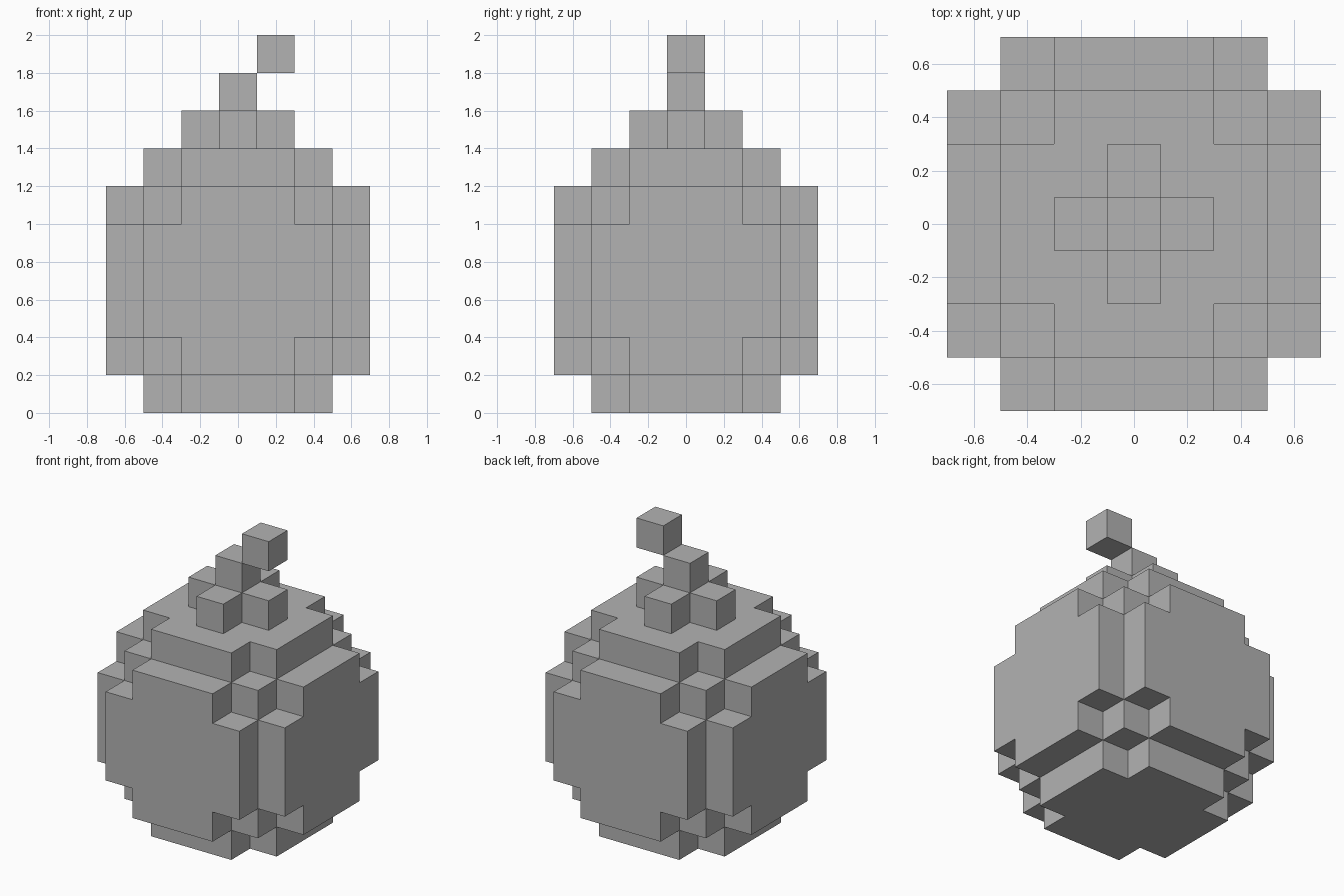
import bpy
import bmesh
from math import radians
from mathutils import Vector

CELL = 0.2           # edge length of one block
MID = Vector((0, 0, 0.7))   # centre of the round body

default_cube = bpy.data.objects.get("Cube")
if default_cube:
    bpy.data.objects.remove(default_cube, do_unlink=True)

# Single plain grey
grey = bpy.data.materials.new("plain grey")
grey.use_nodes = True
colour = (0.45, 0.45, 0.45, 1)
grey.diffuse_color = colour
grey.node_tree.nodes["Principled BSDF"].inputs["Base Color"].default_value = colour


def build_blocks(name, cells):
    """Make one object from grid cells, keeping only the outer skin."""
    bm = bmesh.new()
    for cell in cells:
        centre = Vector(cell)
        for axis in range(3):
            for sign in (-1, 1):
                normal = Vector((0, 0, 0))
                normal[axis] = sign
                if tuple(int(c) for c in centre + normal) in cells:
                    continue
                u = Vector((0, 0, 0))
                u[(axis + 1) % 3] = 0.5
                v = normal.cross(u)
                face = centre + normal / 2
                corners = (face - u - v, face + u - v, face + u + v, face - u + v)
                bm.faces.new([bm.verts.new(MID + c * CELL) for c in corners])
    bmesh.ops.remove_doubles(bm, verts=bm.verts, dist=0.001)
    # Merge coplanar squares into large flat faces
    bmesh.ops.dissolve_limit(bm, angle_limit=radians(1), verts=bm.verts, edges=bm.edges)
    bmesh.ops.recalc_face_normals(bm, faces=bm.faces)
    mesh = bpy.data.meshes.new(name)
    bm.to_mesh(mesh)
    bm.free()
    mesh.materials.append(grey)
    obj = bpy.data.objects.new(name, mesh)
    bpy.context.collection.objects.link(obj)
    return obj


# Stepped ball: every cell within a fixed radius of the centre
span = range(-3, 4)
body = {(x, y, z) for x in span for y in span for z in span
        if x * x + y * y + z * z <= 14}
build_blocks("body", body)

# Cross-shaped collar on the flat top
build_blocks("collar", {(x, y, 4) for x in span for y in span
                        if abs(x) + abs(y) <= 1})

# Stem block and the tip stepping off to the left
build_blocks("stem", {(0, 0, 5)})
build_blocks("stem_tip", {(1, 0, 6)})
